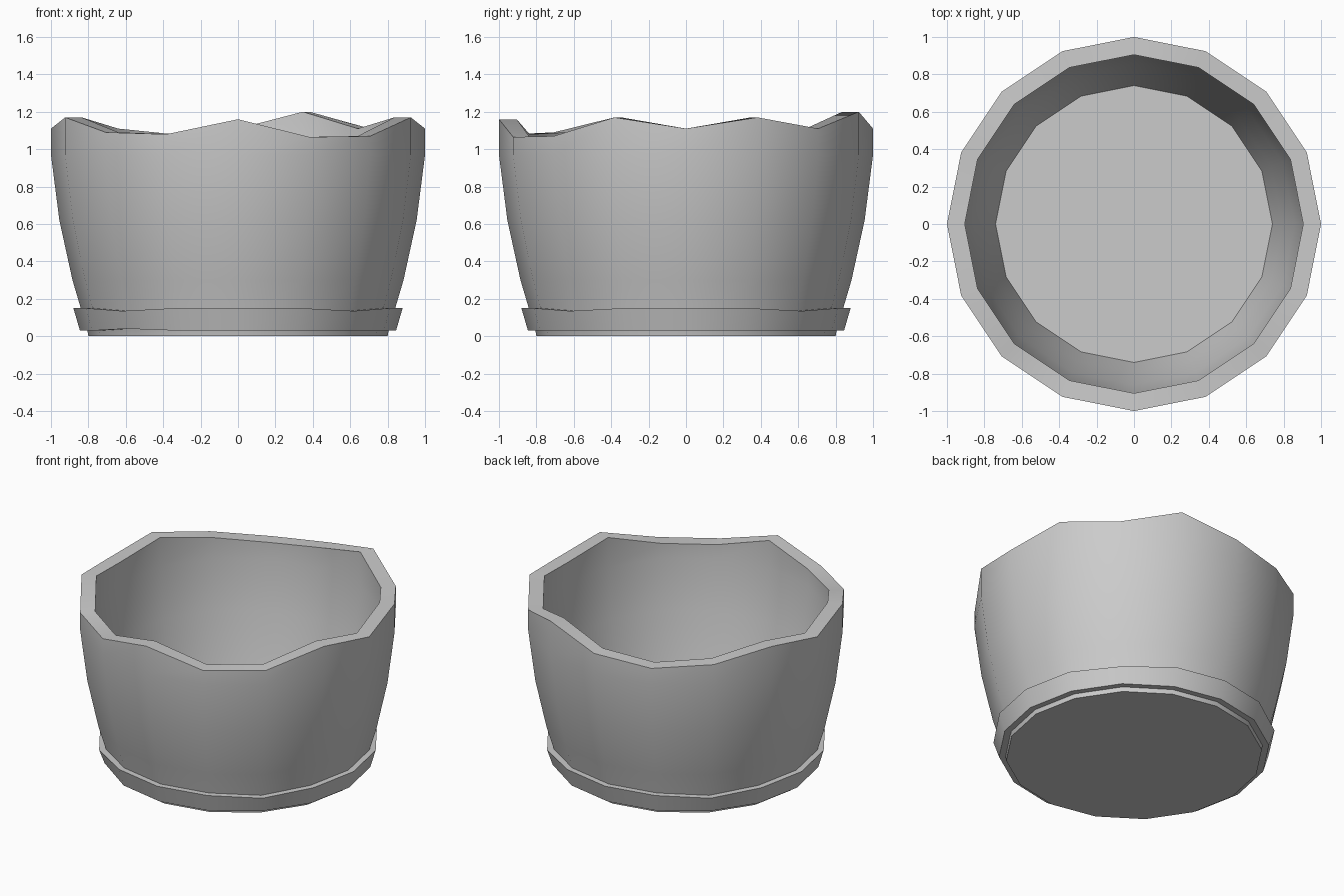
import bpy, bmesh
from math import cos, sin, radians, pi

if "Cube" in bpy.data.objects:
    bpy.data.objects.remove(bpy.data.objects["Cube"])

SIDES = 16
# Uneven rim heights, counter-clockwise from +x
RIM = [1.11, 1.17, 1.11, 1.20, 1.11, 1.08, 1.11, 1.17,
       1.11, 1.17, 1.09, 1.08, 1.16, 1.065, 1.07, 1.17]


def lathe(name, profile, closed):
    """Spin (radius, height) points; height is a number or one value per side."""
    bm = bmesh.new()
    rings = []
    for r, z in profile:
        ring = []
        for i in range(SIDES):
            a = 2 * pi * i / SIDES
            h = z[i] if isinstance(z, list) else z
            ring.append(bm.verts.new((r * cos(a), r * sin(a), h)))
        rings.append(ring)
    pairs = list(zip(rings, rings[1:]))
    if closed:
        pairs.append((rings[-1], rings[0]))
    else:
        bm.faces.new(rings[0])
        bm.faces.new(rings[-1])
    for lo, hi in pairs:
        for i in range(SIDES):
            j = (i + 1) % SIDES
            bm.faces.new((lo[i], lo[j], hi[j], hi[i]))
    bmesh.ops.recalc_face_normals(bm, faces=bm.faces)
    mesh = bpy.data.meshes.new(name)
    bm.to_mesh(mesh)
    bm.free()
    obj = bpy.data.objects.new(name, mesh)
    bpy.context.collection.objects.link(obj)
    bpy.ops.object.select_all(action='DESELECT')
    obj.select_set(True)
    bpy.context.view_layer.objects.active = obj
    bpy.ops.object.shade_smooth_by_angle(angle=radians(35))
    return obj


# Thick-walled bowl: outer wall up, over the rim, inner wall down to the floor
lathe("bowl", [(0.80, 0.0), (0.805, 0.03), (0.885, 0.30), (0.955, 0.62),
               (1.0, 0.97), (1.0, RIM),
               (0.905, RIM), (0.905, 0.97), (0.86, 0.63),
               (0.795, 0.32), (0.74, 0.09)], False)

# Slightly wavy band around the foot
top = [0.135 if i % 4 == 2 else 0.15 for i in range(SIDES)]
bottom = [0.04 if i == 10 else 0.03 for i in range(SIDES)]
lathe("foot_band", [(0.80, bottom), (0.845, bottom), (0.88, top), (0.83, top)], True)
